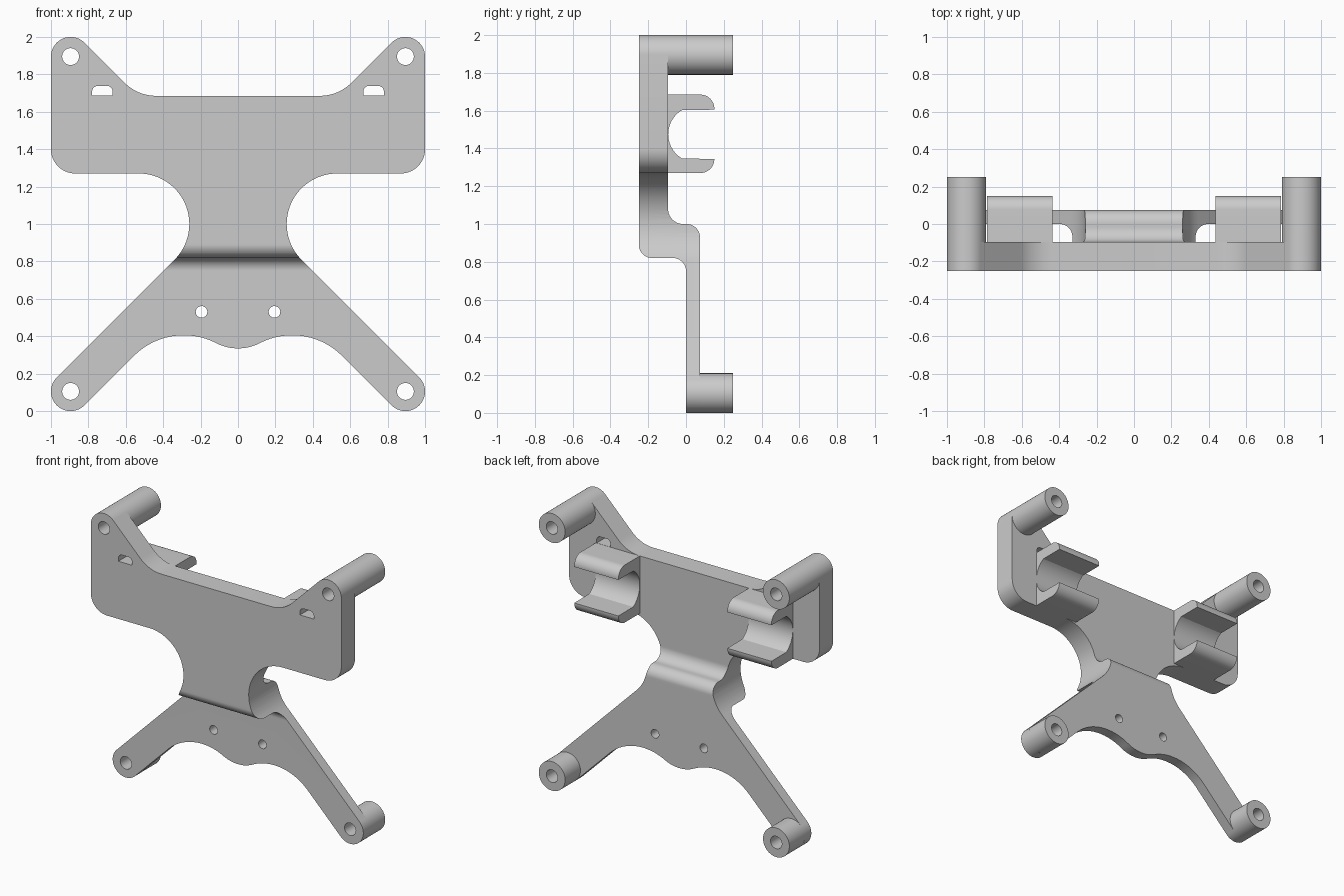
import bpy
import bmesh
import math
from mathutils import Vector, Matrix

cube = bpy.data.objects.get("Cube")
if cube:
    bpy.data.objects.remove(cube, do_unlink=True)

grey = bpy.data.materials.new("plain grey")
grey.use_nodes = True
grey.diffuse_color = (0.6, 0.6, 0.6, 1)
grey.node_tree.nodes["Principled BSDF"].inputs["Base Color"].default_value = (0.6, 0.6, 0.6, 1)


def rounded(corners, closed=True):
    """Turn (a, b, radius) corners into points with filleted corners."""
    pts, n = [], len(corners)
    for i, (a, b, r) in enumerate(corners):
        p = Vector((a, b))
        if r == 0 or (not closed and i in (0, n - 1)):
            pts.append(p)
            continue
        u = (Vector(corners[i - 1][:2]) - p).normalized()
        v = (Vector(corners[(i + 1) % n][:2]) - p).normalized()
        half = u.angle(v) / 2
        centre = p + (u + v).normalized() * r / math.sin(half)
        start = p + u * r / math.tan(half) - centre
        turn = math.pi - 2 * half
        if u.x * v.y - u.y * v.x > 0:
            turn = -turn
        steps = max(4, math.ceil(abs(turn) / math.radians(5)))
        for k in range(steps + 1):
            pts.append(centre + Matrix.Rotation(turn * k / steps, 2) @ start)
    return pts


def circle(x, z, r, n=48):
    return [Vector((x + r * math.cos(math.tau * k / n), z + r * math.sin(math.tau * k / n)))
            for k in range(n)]


def prism(name, pts, axis, lo, hi):
    """Closed solid from a flat profile along x (points are y, z) or y (points are x, z)."""
    pts = [p for i, p in enumerate(pts) if (p - pts[i - 1]).length > 0.001]
    bm = bmesh.new()

    def ring(d):
        return [bm.verts.new((d, p.x, p.y) if axis == "x" else (p.x, d, p.y)) for p in pts]
    a, b = ring(lo), ring(hi)
    bm.faces.new(a)
    bm.faces.new(b[::-1])
    for i in range(len(pts)):
        bm.faces.new((a[i], a[i - 1], b[i - 1], b[i]))
    bm.normal_update()
    if bm.calc_volume(signed=True) < 0:
        bmesh.ops.reverse_faces(bm, faces=bm.faces)
    mesh = bpy.data.meshes.new(name)
    bm.to_mesh(mesh)
    bm.free()
    mesh.materials.append(grey)
    obj = bpy.data.objects.new(name, mesh)
    bpy.context.collection.objects.link(obj)
    return obj


def activate(obj):
    bpy.ops.object.select_all(action="DESELECT")
    obj.select_set(True)
    bpy.context.view_layer.objects.active = obj


def combine(obj, tool, operation):
    tool.hide_render = True
    mod = obj.modifiers.new("cut", "BOOLEAN")
    mod.operation, mod.solver, mod.object = operation, "EXACT", tool
    activate(obj)
    bpy.ops.object.modifier_apply(modifier=mod.name)
    bpy.data.objects.remove(tool, do_unlink=True)


def drill(obj, pts):
    combine(obj, prism("hole_cutter", pts, "y", -1, 1), "DIFFERENCE")


FRONT, PLATE_BACK, BACK = -0.25, -0.095, 0.25
POST_X, POST_R, HOLE_R = 0.895, 0.105, 0.045
TOP_Z, LOW_Z = 1.895, 0.105

# Bracket: front outline, mirrored, limited by the stepped side profile
half = rounded([
    (0, 1.685, 0), (0.5365, 1.685, 0.24), (1, 2.1485, POST_R),
    (1, 1.27, 0.13), (-0.1215, 1.27, 0.27),
    (1.0435, LOW_Z, POST_R - 0.0005), (POST_X, -0.0435, POST_R - 0.0005),
    (0.4465, 0.405, 0.375), (0.198, 0.405, 0.37),
    (0.062, 0.335, 0.25)], closed=False)[:-1]
half += rounded([(0.198, 0.405, 0), (0.062, 0.335, 0.25), (0, 0.335, 0)], closed=False)[1:]
outline = half + [Vector((-p.x, p.y)) for p in reversed(half)]
bracket = prism("bracket_plate", outline, "y", -0.5, 0.5)
side = rounded([
    (FRONT, 2.2, 0), (FRONT, 0.82, 0.07), (0, 0.82, 0.07), (0, -0.2, 0),
    (0.075, -0.2, 0), (0.075, 1.0, 0.073), (PLATE_BACK, 1.0, 0.08), (PLATE_BACK, 2.2, 0)])
combine(bracket, prism("side_profile", side, "x", -1.3, 1.3), "INTERSECT")
parts = [bracket]

# Clip cross-section: two jaws around a round seat
clip_profile = rounded([
    (-0.1, 1.27, 0), (0.15, 1.27, 0.074), (0.15, 1.345, 0)])
clip_profile += [Vector((0.055 - 0.149 * math.cos(t), 1.475 + 0.149 * math.sin(t)))
                 for t in (math.radians(-60 + 5 * k) for k in range(25))]
clip_profile += rounded([
    (0.15, 1.605, 0), (0.15, 1.685, 0.074), (-0.1, 1.685, 0)])

for s, label in ((1, "left"), (-1, "right")):
    # Standoff posts with through holes
    for level, z, start in (("upper", TOP_Z, PLATE_BACK), ("lower", LOW_Z, 0.075)):
        post = prism(f"{level}_{label}_post", circle(s * POST_X, z, POST_R, 72), "y", start, BACK)
        bore = circle(s * POST_X, z, HOLE_R)
        drill(post, bore)
        drill(bracket, bore)
        parts.append(post)
    # Small screw hole and tie slot
    drill(bracket, circle(s * 0.195, 0.53, 0.031, 32))
    drill(bracket, rounded([(s * 0.67, 1.686, 0), (s * 0.78, 1.686, 0),
                            (s * 0.78, 1.738, 0.03), (s * 0.67, 1.738, 0.03)]))
    # Round-jawed clip on the back
    parts.append(prism(f"{label}_clip", clip_profile, "x", *sorted((s * 0.435, s * 0.787))))

for part in parts:
    activate(part)
    bpy.ops.object.shade_smooth_by_angle(angle=math.radians(30))
